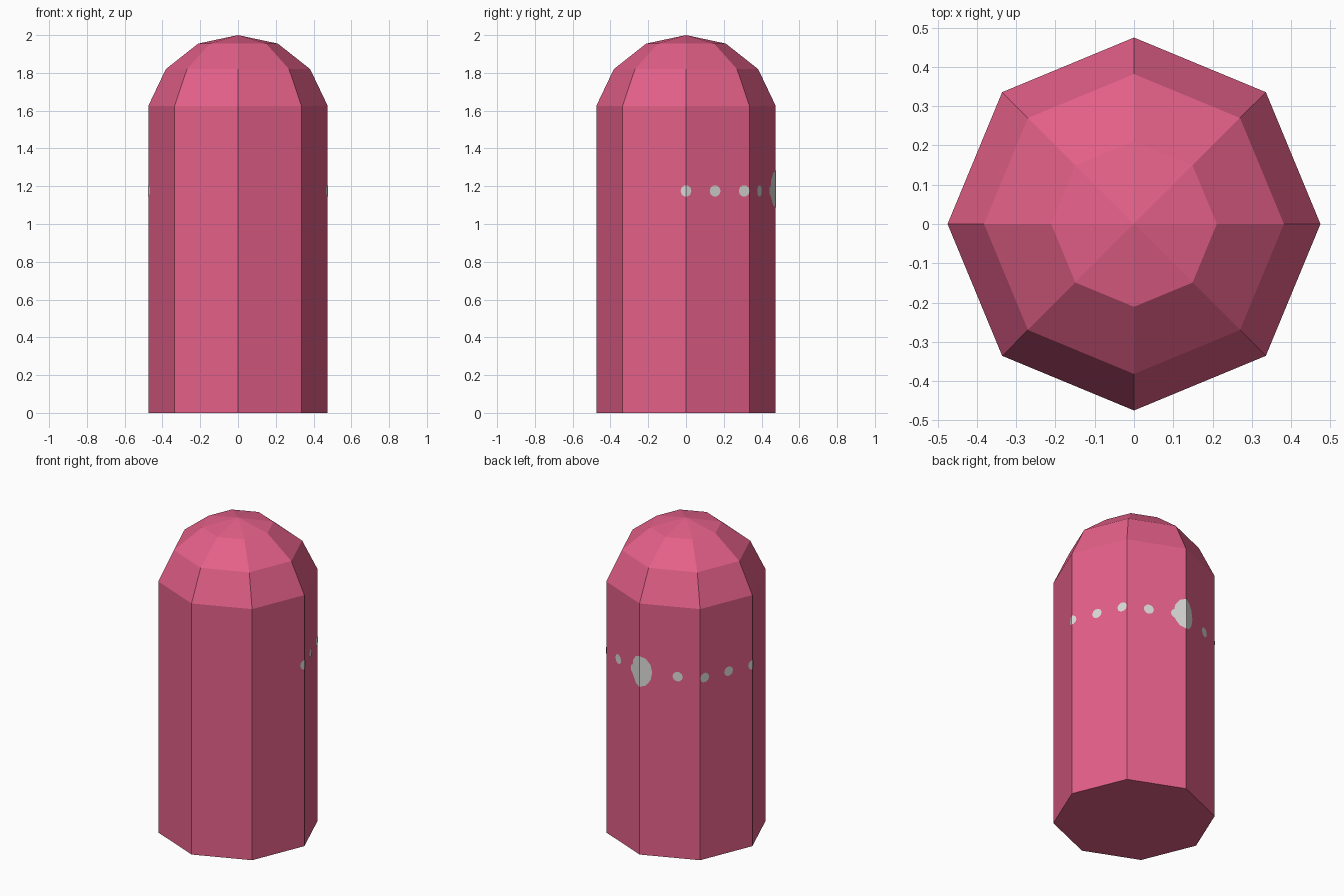
import bpy, bmesh, math

if "Cube" in bpy.data.objects:
    bpy.data.objects.remove(bpy.data.objects["Cube"])

SIDES, R = 8, 0.475
SIDE_LEN = 2 * R * math.sin(math.pi / SIDES)


def material(name, rgb):
    m = bpy.data.materials.new(name)
    m.diffuse_color = (*rgb, 1)
    m.use_nodes = True
    m.node_tree.nodes["Principled BSDF"].inputs["Base Color"].default_value = m.diffuse_color
    return m


pink = material("pink", (0.775, 0.117, 0.25))
pale_grey = material("pale grey", (0.70, 0.70, 0.69))


def finish(bm, name, mat):
    mesh = bpy.data.meshes.new(name)
    bm.to_mesh(mesh)
    bm.free()
    mesh.materials.append(mat)
    obj = bpy.data.objects.new(name, mesh)
    bpy.context.collection.objects.link(obj)
    return obj


def ring_point(k, r):
    a = 2 * math.pi * k / SIDES
    return r * math.cos(a), r * math.sin(a)


# Body: octagonal post with a faceted dome
bm = bmesh.new()
rings = [[bm.verts.new((*ring_point(k, r), z)) for k in range(SIDES)]
         for r, z in [(R, 0), (R, 1.625), (0.382, 1.82), (0.211, 1.955)]]
apex = bm.verts.new((0, 0, 2.0))
bm.faces.new(rings[0][::-1])
for k in range(SIDES):
    n = (k + 1) % SIDES
    for lo, hi in zip(rings, rings[1:]):
        bm.faces.new((lo[k], lo[n], hi[n], hi[k]))
    bm.faces.new((rings[-1][k], rings[-1][n], apex))
finish(bm, "body", pink)


def on_wall(s, z):
    """Wrap a distance s round the octagon, starting at +x, onto the wall."""
    k = math.floor(s / SIDE_LEN)
    t = s / SIDE_LEN - k
    (x0, y0), (x1, y1) = ring_point(k, R + 0.002), ring_point(k + 1, R + 0.002)
    return x0 + (x1 - x0) * t, y0 + (y1 - y0) * t, z


def wall_spot(name, s, z, half_w, half_h, sides=10):
    """Thin spot folded over the corners of the wall."""
    bm = bmesh.new()
    bm.faces.new([bm.verts.new((s + half_w * math.cos(2 * math.pi * i / sides),
                                z + half_h * math.sin(2 * math.pi * i / sides), 0))
                  for i in range(sides)])
    for k in range(SIDES):
        bmesh.ops.bisect_plane(bm, geom=bm.verts[:] + bm.edges[:] + bm.faces[:],
                               plane_co=(k * SIDE_LEN, 0, 0), plane_no=(1, 0, 0))
    for v in bm.verts:
        v.co = on_wall(v.co.x, v.co.y)
    finish(bm, name, pale_grey)


# Row of small spots round the back half, mirrored left and right
back = 2 * SIDE_LEN
for i in range(4):
    wall_spot("small_spot_right", i * 0.166, 1.175, 0.031, 0.031)
    wall_spot("small_spot_left", 2 * back - i * 0.166, 1.175, 0.031, 0.031)
wall_spot("small_spot_back", 4 * 0.166, 1.175, 0.031, 0.031)

# Large spot on the back corner
wall_spot("large_back_spot", back, 1.185, 0.077, 0.1, 12)
